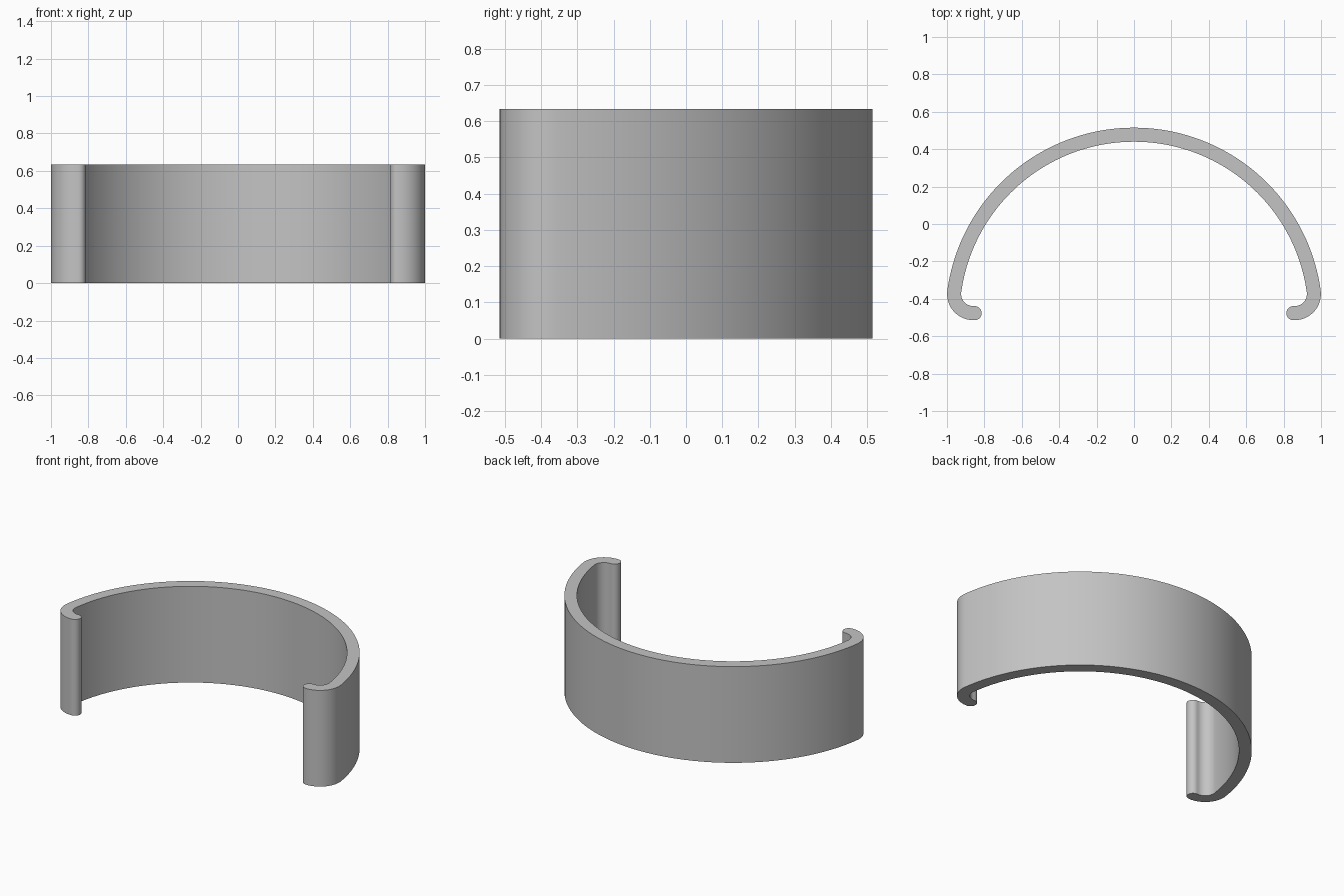
import bpy, bmesh
from math import sin, cos, atan2, sqrt, pi

cube = bpy.data.objects.get("Cube")
if cube:
    bpy.data.objects.remove(cube)

HEIGHT = 0.633
WALL = 0.075
BAND_Y, BAND_R = -0.4925, 1.0075      # outer circle of the band
HOOK_Y, HOOK_R = -0.374, 0.14         # outer circle of the curled lip
TIP_X = 0.852                         # centre of the rounded lip end

# The lip circle touches the band circle from inside
rise = HOOK_Y - BAND_Y
HOOK_X = sqrt((BAND_R - HOOK_R) ** 2 - rise ** 2)
JOIN = atan2(rise, HOOK_X)


def arc(cx, cy, r, start, end, steps):
    angles = [start + (end - start) * i / steps for i in range(steps + 1)]
    return [(cx + r * cos(a), cy + r * sin(a)) for a in angles]


# Half outline: outer band, outer lip, round tip, inner lip, inner band
half = arc(0, BAND_Y, BAND_R, pi / 2, JOIN, 40)
half += arc(HOOK_X, HOOK_Y, HOOK_R, JOIN, -pi / 2, 16)[1:]
half += arc(TIP_X, HOOK_Y - HOOK_R + WALL / 2, WALL / 2, -pi / 2, -3 * pi / 2, 14)
half += arc(HOOK_X, HOOK_Y, HOOK_R - WALL, -pi / 2, JOIN, 16)
half += arc(0, BAND_Y, BAND_R - WALL, JOIN, pi / 2, 40)[1:]
outline = half + [(-x, y) for x, y in half[-2:0:-1]]

# Extrude the outline upward
bm = bmesh.new()
base = bm.faces.new([bm.verts.new((x, y, 0)) for x, y in outline])
top = bmesh.ops.extrude_face_region(bm, geom=[base], use_keep_orig=True)["geom"]
bmesh.ops.translate(bm, vec=(0, 0, HEIGHT),
                    verts=[v for v in top if isinstance(v, bmesh.types.BMVert)])
bmesh.ops.recalc_face_normals(bm, faces=bm.faces)
mesh = bpy.data.meshes.new("curved_clip_band")
bm.to_mesh(mesh)
bm.free()

# Plain grey material
grey = bpy.data.materials.new("plain_grey")
grey.use_nodes = True
colour = (0.55, 0.55, 0.55, 1)
grey.diffuse_color = colour
grey.node_tree.nodes["Principled BSDF"].inputs["Base Color"].default_value = colour
mesh.materials.append(grey)

band = bpy.data.objects.new("curved_clip_band", mesh)
bpy.context.collection.objects.link(band)
bpy.ops.object.select_all(action="DESELECT")
band.select_set(True)
bpy.context.view_layer.objects.active = band
bpy.ops.object.shade_smooth_by_angle(angle=pi / 6)
